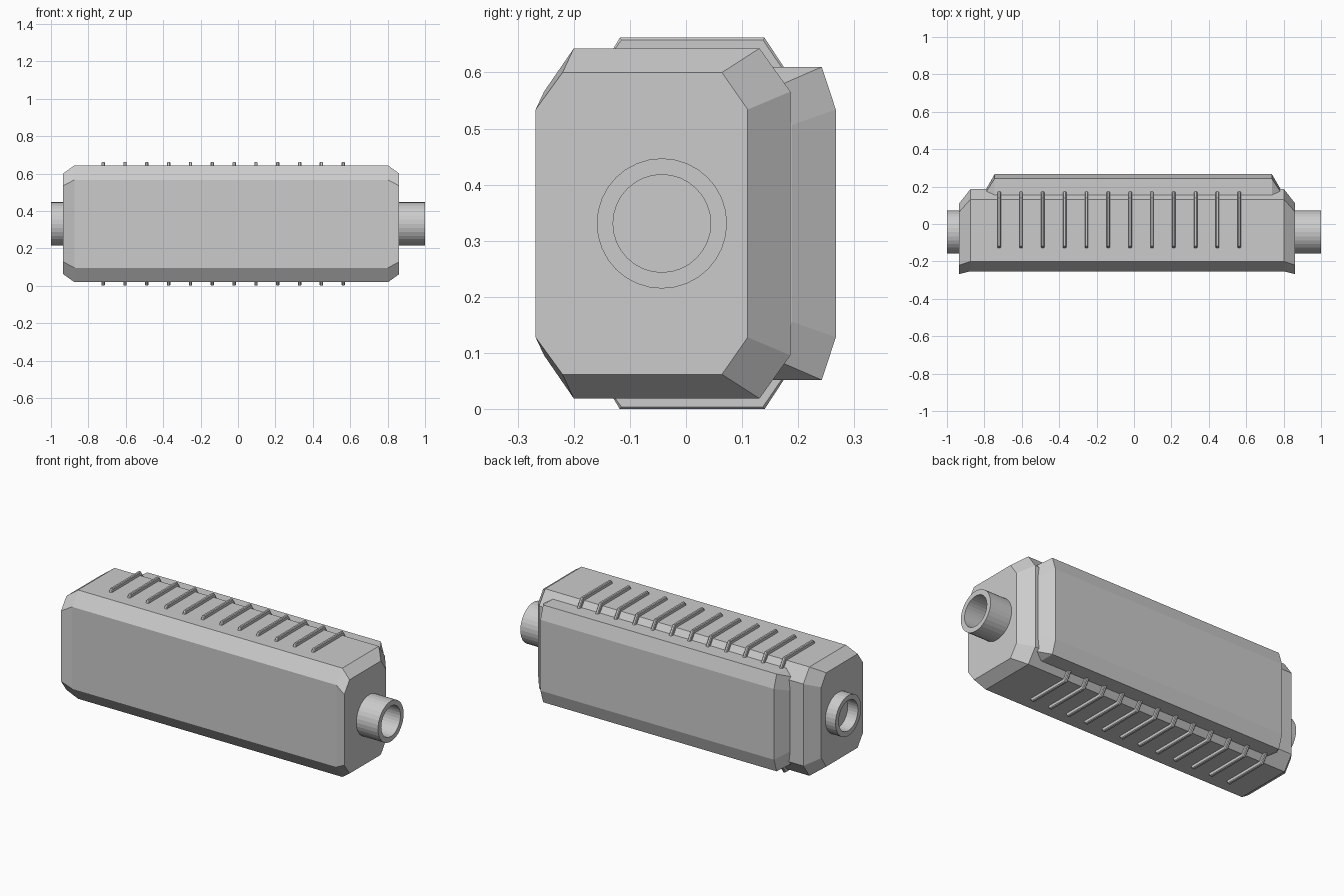
import bpy
import bmesh
import math

old = bpy.data.objects.get("Cube")
if old:
    bpy.data.objects.remove(old)

grey = bpy.data.materials.new("plain_grey")
grey.use_nodes = True
COLOUR = (0.6, 0.6, 0.6, 1)
grey.diffuse_color = COLOUR
grey.node_tree.nodes["Principled BSDF"].inputs["Base Color"].default_value = COLOUR

MID_Z = 0.331
PIPE_Y = -0.043


def loft(name, sections):
    """Join matching loops of points into a closed solid."""
    bm = bmesh.new()
    loops = [[bm.verts.new(p) for p in s] for s in sections]
    for a, b in zip(loops, loops[1:]):
        for i in range(len(a)):
            j = (i + 1) % len(a)
            bm.faces.new((a[i], a[j], b[j], b[i]))
    bm.faces.new(loops[0])
    bm.faces.new(loops[-1])
    bmesh.ops.recalc_face_normals(bm, faces=bm.faces)
    mesh = bpy.data.meshes.new(name)
    bm.to_mesh(mesh)
    bm.free()
    mesh.materials.append(grey)
    obj = bpy.data.objects.new(name, mesh)
    bpy.context.collection.objects.link(obj)
    return obj


def section(x, upper):
    """Upper half profile (y, height above middle) mirrored downwards."""
    pts = upper + [(y, -h) for y, h in reversed(upper)]
    return [(x, y, MID_Z + h) for y, h in pts]


# Body with chamfered long edges and tapered ends
body_end = [(-0.268, 0.203), (-0.22, 0.269), (0.064, 0.269), (0.11, 0.203)]
body_mid = [(-0.253, 0.235), (-0.2, 0.312), (0.131, 0.312), (0.186, 0.235)]
loft("body", [section(-0.935, body_end), section(-0.875, body_mid),
              section(0.802, body_mid), section(0.862, body_end)])

# Raised panel on the back
panel_end = [(0.05, 0.249), (0.173, 0.249), (0.188, 0.175)]
panel_mid = [(0.05, 0.279), (0.242, 0.279), (0.267, 0.203)]
loft("back_panel", [section(-0.79, panel_end), section(-0.745, panel_mid),
                    section(0.737, panel_mid), section(0.783, panel_end)])

# Slim ribs across the top and the underside
RIBS = 12
rib_outline = [(-0.131, 0.309), (-0.118, 0.331), (0.14, 0.331), (0.18, 0.27),
               (0.15, 0.25), (0.1, 0.3)]
rib_inner = [(-0.128, 0.309), (-0.115, 0.327), (0.137, 0.327), (0.176, 0.27),
             (0.15, 0.25), (0.1, 0.3)]
for side, place in ((1, "top"), (-1, "bottom")):
    for i in range(RIBS):
        x = -0.721 + i * 0.1167
        slices = [(-0.009, rib_inner), (-0.005, rib_outline),
                  (0.005, rib_outline), (0.009, rib_inner)]
        loft(f"{place}_rib_{i + 1}",
             [[(x + dx, y, MID_Z + side * h) for y, h in prof]
              for dx, prof in slices])


# Open pipe stubs at both ends
def ring(x, radius, sides=32):
    return [(x, PIPE_Y + radius * math.cos(math.tau * k / sides),
             MID_Z + radius * math.sin(math.tau * k / sides))
            for k in range(sides)]


for name, inner_x, outer_x in (("left_pipe", 0.862, 1.0),
                               ("right_pipe", -0.935, -1.0)):
    root = inner_x - math.copysign(0.03, inner_x)
    loft(name, [ring(root, 0.116), ring(outer_x, 0.116),
                ring(outer_x, 0.087), ring(inner_x, 0.087)])
